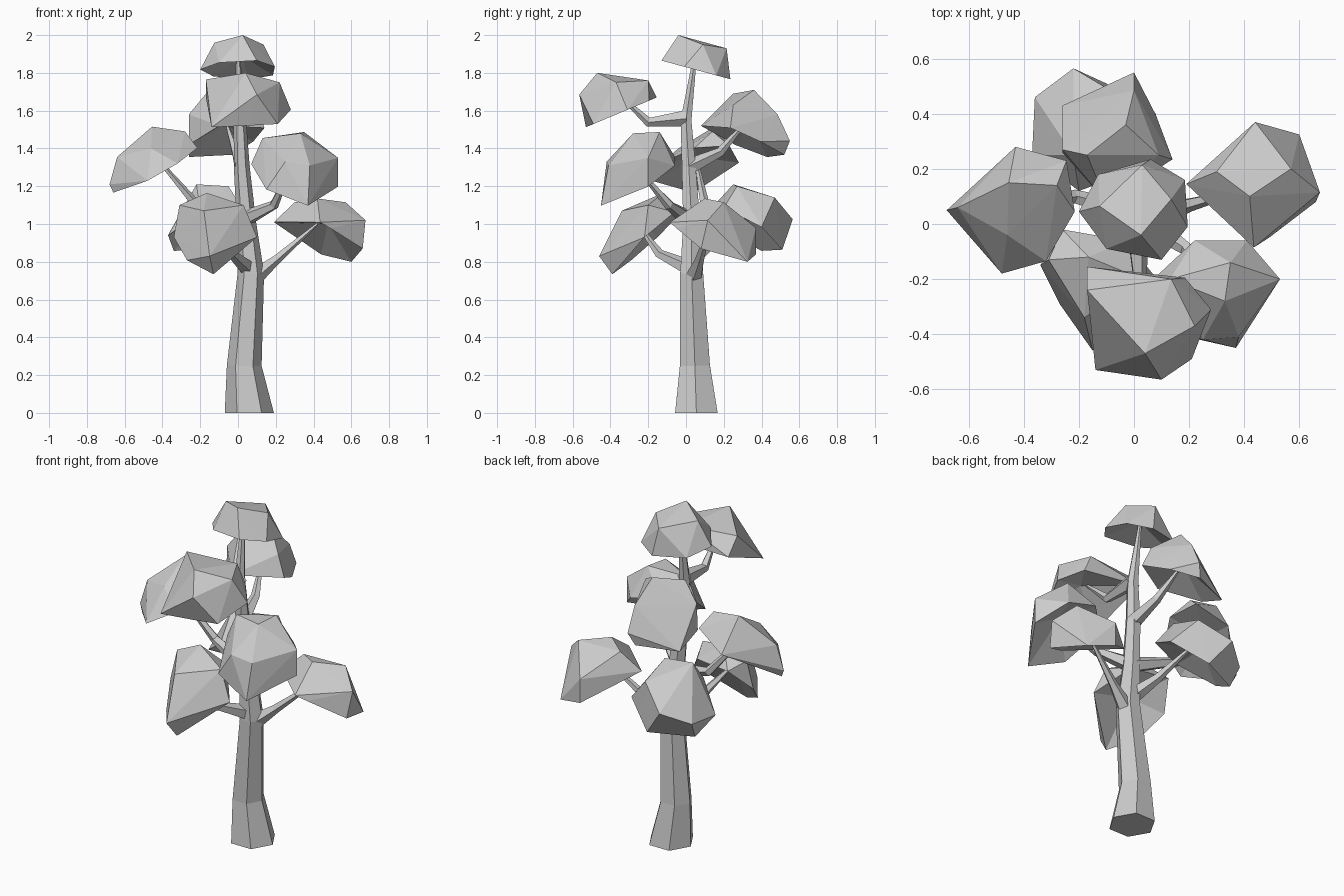
import bpy, bmesh, math
from mathutils import Vector

cube = bpy.data.objects.get("Cube")
if cube:
    bpy.data.objects.remove(cube)

grey = bpy.data.materials.new("light grey")
grey.use_nodes = True
GREY = (0.6, 0.6, 0.6, 1)
grey.diffuse_color = GREY
grey.node_tree.nodes["Principled BSDF"].inputs["Base Color"].default_value = GREY


def finish(name, bm):
    bmesh.ops.recalc_face_normals(bm, faces=bm.faces)
    mesh = bpy.data.meshes.new(name)
    bm.to_mesh(mesh)
    bm.free()
    mesh.materials.append(grey)
    obj = bpy.data.objects.new(name, mesh)
    bpy.context.collection.objects.link(obj)


def limb(name, path, sides):
    """Tapered faceted tube through (point, radius) pairs."""
    bm = bmesh.new()
    pts = [Vector(p) for p, r in path]
    rings = []
    for i, (p, r) in enumerate(path):
        tangent = pts[min(i + 1, len(pts) - 1)] - pts[max(i - 1, 0)]
        if i == 0 and name == "trunk":
            tangent = Vector((0, 0, 1))
        turn = Vector((0, 0, 1)).rotation_difference(tangent.normalized())
        ring = []
        for k in range(sides):
            a = math.tau * k / sides
            ring.append(bm.verts.new(pts[i] + turn @ Vector((r * math.cos(a), r * math.sin(a), 0))))
        rings.append(ring)
    for low, high in zip(rings, rings[1:]):
        for k in range(sides):
            n = (k + 1) % sides
            bm.faces.new((low[k], low[n], high[n], high[k]))
    bm.faces.new(rings[0][::-1])
    bm.faces.new(rings[-1])
    finish(name, bm)


def clump(name, plane, outline, crown):
    """Faceted leaf dome: an outline on a sloping base plane, hulled with crown points."""
    level, slope_x, slope_y = plane
    bm = bmesh.new()
    rim = [bm.verts.new((x, y, level + slope_x * x + slope_y * y)) for x, y in outline]
    for p in crown:
        bm.verts.new(p)
    bottom = sum((v.co for v in rim), Vector()) / len(rim)
    middle = sum((Vector(p) for p in crown), Vector()) / len(crown)
    down = Vector((slope_x, slope_y, -1)).normalized()
    bmesh.ops.convex_hull(bm, input=bm.verts)
    bm.normal_update()
    # Open the underside and push it up into a hollow
    under = [f for f in bm.faces if f.normal.dot(down) > 0.9]
    bmesh.ops.delete(bm, geom=under, context="FACES")
    edges = [e for e in bm.edges if e.is_boundary]
    hollow = bm.verts.new(bottom.lerp(middle, 0.55))
    for e in edges:
        bm.faces.new((e.verts[0], e.verts[1], hollow))
    bmesh.ops.delete(bm, geom=[v for v in bm.verts if not v.link_faces], context="VERTS")
    finish(name, bm)


# Trunk with a flared foot and a thin leaning tip
limb("trunk", [((0.06, 0.055, 0), 0.13), ((0.033, 0.047, 0.25), 0.092),
               ((0.068, 0.03, 0.74), 0.07), ((0.045, 0.03, 1.0), 0.052),
               ((0.02, 0.015, 1.3), 0.042), ((0.01, 0, 1.55), 0.033),
               ((0, 0.05, 1.9), 0.01)], 6)

# Branches: root, bend, tip
branches = {
    "left_low_branch": ((0.1, 0.04, 0.73), (0.2, 0.07, 0.81), (0.42, 0.13, 1.0)),
    "front_low_branch": ((0.05, 0.01, 0.77), (-0.03, -0.14, 0.84), (-0.14, -0.25, 0.99)),
    "back_low_branch": ((0.04, 0.04, 0.82), (-0.04, 0.15, 0.91), (-0.14, 0.32, 1.07)),
    "left_high_branch": ((0.04, 0.01, 1.03), (0.19, -0.09, 1.1), (0.28, -0.26, 1.3)),
    "right_branch": ((0.03, 0.03, 1.02), (-0.22, 0.1, 1.1), (-0.44, 0.05, 1.36)),
    "back_high_branch": ((0.02, 0.01, 1.3), (-0.01, 0.18, 1.38), (-0.06, 0.31, 1.53)),
    "front_high_branch": ((0.01, 0, 1.56), (0.02, -0.2, 1.54), (0.04, -0.35, 1.68)),
}
for name, path in branches.items():
    limb(name, list(zip(path, (0.045, 0.026, 0.008))), 5)

# Leaf clumps: base level and slopes, outline, crown points
clump("top_leaves", (1.83, 0, -.27),
      [(-.2, .045), (-.13, .18), (.06, .235), (.185, .16), (.195, -.01), (.1, -.13), (-.1, -.09)],
      [(.025, -.04, 2), (-.125, .065, 1.96), (.03, .215, 1.93), (.135, .09, 1.95)])
clump("front_high_leaves", (1.735, 0, .42),
      [(-.17, -.155), (.185, -.195), (.28, -.31), (.21, -.49), (.05, -.51), (-.14, -.53)],
      [(-.17, -.24, 1.765), (.135, -.2, 1.76), (.22, -.37, 1.75), (.04, -.47, 1.8), (.1, -.565, 1.685)])
clump("back_high_leaves", (1.57, .2, -.38),
      [(-.26, .26), (-.1, .08), (.14, .235), (.08, .395), (-.03, .52), (-.26, .43)],
      [(-.26, .27, 1.58), (-.17, .25, 1.69), (-.03, .36, 1.71), (0, .485, 1.58),
       (.09, .25, 1.63), (0, .55, 1.44)])
clump("right_leaves", (1.51, .53, .15),
      [(-.66, .04), (-.43, .28), (-.245, .23), (-.215, .045), (-.32, -.135), (-.48, -.18)],
      [(-.68, .05, 1.21), (-.64, .06, 1.355), (-.455, .15, 1.515), (-.28, .14, 1.49), (-.46, -.04, 1.4)])
clump("left_high_leaves", (1.45, -.26, .57),
      [(.07, -.2), (.22, -.06), (.41, -.06), (.53, -.2), (.37, -.45), (.15, -.4)],
      [(.13, -.2, 1.455), (.35, -.14, 1.487), (.33, -.28, 1.48), (.38, -.41, 1.31),
       (.53, -.2, 1.35), (.25, -.42, 1.33)])
clump("left_low_leaves", (1.13, -.35, -.37),
      [(.19, .145), (.44, .37), (.6, .325), (.66, .08), (.49, -.05), (.435, -.085)],
      [(.3, .19, 1.115), (.42, .1, 1.135), (.57, .2, 1.115), (.675, .115, 1.02), (.44, .37, .98)])
clump("front_low_leaves", (1.124, .15, .95),
      [(-.34, -.15), (-.26, -.02), (-.03, -.06), (.1, -.22), (-.13, -.39), (-.27, -.29)],
      [(-.31, -.13, 1.1), (-.165, -.12, 1.165), (.03, -.2, 1.1), (-.18, -.34, 1.07), (-.15, -.46, .83)])
clump("back_low_leaves", (1.2, .3, -.6),
      [(-.37, .25), (-.34, .4), (-.1, .51), (.08, .4), (.02, .2), (-.2, .12)],
      [(-.22, .25, 1.21), (-.05, .27, 1.2), (-.06, .47, 1.14), (-.22, .565, 1.025), (-.36, .46, .96)])
